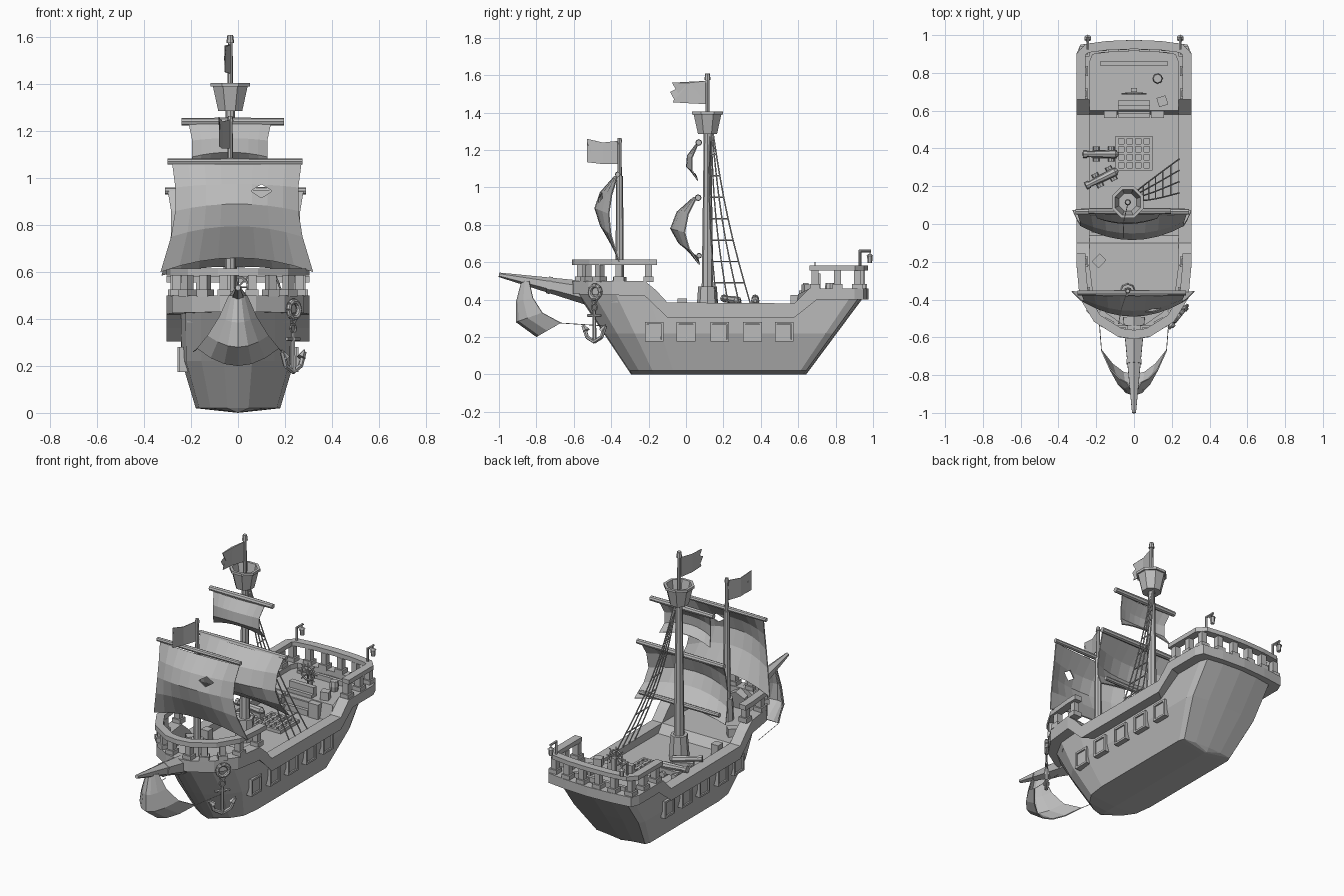
import bpy, bmesh, math
from mathutils import Vector, Matrix

if "Cube" in bpy.data.objects:
    bpy.data.objects.remove(bpy.data.objects["Cube"])

grey = bpy.data.materials.new("plain_grey")
grey.use_nodes = True
tone = (0.5, 0.5, 0.5, 1)
grey.diffuse_color = tone
grey.node_tree.nodes["Principled BSDF"].inputs["Base Color"].default_value = tone


def finish(name, bm, thick=0):
    bmesh.ops.remove_doubles(bm, verts=bm.verts, dist=1e-5)
    bmesh.ops.recalc_face_normals(bm, faces=bm.faces)
    if thick:
        bmesh.ops.solidify(bm, geom=bm.faces[:], thickness=thick)
    mesh = bpy.data.meshes.new(name)
    bm.to_mesh(mesh)
    bm.free()
    mesh.materials.append(grey)
    ob = bpy.data.objects.new(name, mesh)
    bpy.context.collection.objects.link(ob)
    return ob


def boxes(name, items):
    """Boxes given as (centre, size, turn about z)."""
    bm = bmesh.new()
    for c, s, turn in items:
        m = Matrix.Translation(c) @ Matrix.Rotation(turn, 4, 'Z') @ Matrix.Diagonal((*s, 1))
        bmesh.ops.create_cube(bm, size=1, matrix=m)
    return finish(name, bm)


def tubes(name, items, sides=8):
    """Tapered rods given as (start, end, start radius, end radius)."""
    bm = bmesh.new()
    for p, q, r1, r2 in items:
        p, q = Vector(p), Vector(q)
        d = q - p
        m = Matrix.Translation((p + q) / 2) @ d.to_track_quat('Z', 'Y').to_matrix().to_4x4()
        bmesh.ops.create_cone(bm, cap_ends=True, segments=sides, radius1=r1, radius2=r2,
                              depth=d.length, matrix=m)
    return finish(name, bm)


def chain(pts, r):
    return [(a, b, r, r) for a, b in zip(pts, pts[1:])]


def ring(c, u, radius, r, n=10):
    """Hoop in the plane of u and the vertical."""
    pts = [Vector(c) + radius * (math.cos(a) * Vector(u) + math.sin(a) * Vector((0, 0, 1)))
           for a in (math.tau * i / n for i in range(n + 1))]
    return chain(pts, r)


def lerp(table, y):
    for (a, va), (b, vb) in zip(table, table[1:]):
        if y <= b:
            return va + (vb - va) * max(0, (y - a) / (b - a))
    return table[-1][1]


# Hull: one half outline, lofted through rings and mirrored
outline = [(0, -.61), (.25, -.6), (.65, -.52), (.92, -.4), (1, -.22), (1, -.16), (1, -.1), (1, -.06),
           (1, .2), (1, .58), (1, .6), (1, .66), (1, .7), (1, .9), (.93, .95), (.5, .967), (0, .975)]
sheer = [(-.61, .5), (-.22, .5), (-.16, .45), (-.1, .385), (.58, .38), (.66, .46)]
ledge = [(-.61, .43), (-.22, .42), (-.1, .305), (.58, .305), (.7, .4)]
deck = [(-.1, .385), (-.06, .335), (.58, .335), (.6, .43)]


def body(w, z=None):
    out = []
    for f, y in outline:
        h = lerp(ledge, y) if z is None else z
        y0, y1 = -.3 - .28 * (h - .01) / .42, .65 + .29 * (h - .01) / .39
        out.append((f * w, y0 + (y + .61) / 1.585 * (y1 - y0), h))
    return out


def band(w, heights, inset=1.0):
    out = []
    for f, y in outline:
        k = -.22 + (y + .22) * inset if y < -.22 else .66 + (y - .66) * inset if y > .66 else y
        out.append((f * w, k, lerp(heights, y)))
    return out


def loft(name, rings):
    bm = bmesh.new()
    for side in (1, -1):
        grid = [[bm.verts.new((x * side, y, z)) for x, y, z in r] for r in rings]
        for a, b in zip(grid, grid[1:]):
            for i in range(len(a) - 1):
                bm.faces.new((a[i], a[i + 1], b[i + 1], b[i]))
    bmesh.ops.remove_doubles(bm, verts=bm.verts, dist=1e-5)
    bmesh.ops.dissolve_degenerate(bm, edges=bm.edges, dist=1e-5)
    return finish(name, bm)


loft("hull", [body(0, 0), body(.18, .02), body(.24, .22), body(.243)])
loft("bulwark", [body(.243), band(.305, ledge), band(.305, sheer),
                 band(.235, sheer, .82), band(.235, deck, .82)])
loft("deck", [band(.235, deck, .82), band(0, deck, .82)])


# Railings on posts
def railing(name, half, low, high, posts, foot):
    path = [Vector((-x, y)) for x, y in reversed(half) if x > 0] + [Vector(p) for p in half]
    bm = bmesh.new()
    rows = []
    for i, p in enumerate(path):
        t = (path[min(i + 1, len(path) - 1)] - path[max(i - 1, 0)]).normalized()
        n = Vector((t.y, -t.x)) * .024
        rows.append([bm.verts.new((*(p + n * s), z)) for s, z in
                     ((-1, low), (1, low), (1, high), (-1, high))])
    for a, b in zip(rows, rows[1:]):
        for k in range(4):
            bm.faces.new((a[k], a[k - 1], b[k - 1], b[k]))
    bm.faces.new(rows[0])
    bm.faces.new(rows[-1])
    finish(name, bm)
    items = []
    for x, y, turn in posts:
        for s in (1, -1):
            items += [((s * x, y, (foot + low) / 2), (.036, .036, low - foot), s * turn),
                      ((s * x, y, foot + .01), (.055, .055, .03), s * turn)]
    boxes(name + "_posts", items)


railing("bow_rail", [(0, -.585), (.075, -.575), (.195, -.5), (.265, -.385), (.28, -.22), (.28, -.155)],
        .585, .615, [(.06, -.565, 0), (.14, -.53, .5), (.215, -.46, .8), (.26, -.36, 0), (.27, -.2, 0)], .5)
railing("stern_rail", [(0, .95), (.14, .945), (.25, .93), (.28, .9), (.28, .66)],
        .555, .582, [(.055, .94, 0), (.16, .935, 0), (.262, .915, 0), (.27, .81, 0), (.27, .69, 0)], .46)

# Gun ports
ports = []
for y in (-.17, 0, .18, .355, .525):
    for s in (1, -1):
        x = s * (.232 if y < -.1 else .24)
        ports.append(((x, y, .228), (.02, .075, .08), 0))
        for k in (-1, 1):
            ports += [((x, y + k * .044, .228), (.036, .012, .105), 0),
                      ((x, y, .228 + k * .047), (.036, .09, .012), 0)]
boxes("gun_ports", ports)

# Masts, nest and yards
mx, my, fy = -.033, .115, -.355
tubes("main_mast", [((mx, my, .33), (mx, my, .47), .06, .05), ((mx, my, .47), (mx, my, 1.3), .031, .02),
                    ((mx, my, 1.3), (mx, my, 1.58), .013, .01), ((mx, my, 1.575), (mx, my, 1.61), .017, .012)])
tubes("fore_mast", [((mx, fy, .38), (mx, fy, .52), .042, .036), ((mx, fy, .5), (mx, fy, 1.06), .023, .018),
                    ((mx, fy, 1.06), (mx, fy, 1.25), .012, .01), ((mx, fy, 1.24), (mx, fy, 1.265), .014, .01)])
nest = bmesh.new()
rims = [[nest.verts.new((mx + r * math.cos(a), my + r * math.sin(a), z))
         for a in (math.tau * (i + .5) / 8 for i in range(8))]
        for r, z in ((.055, 1.285), (.08, 1.39), (.09, 1.39), (.09, 1.405), (.073, 1.405), (.05, 1.3))]
for a, b in zip(rims, rims[1:]):
    for i in range(8):
        nest.faces.new((a[i - 1], a[i], b[i], b[i - 1]))
nest.faces.new(rims[0])
nest.faces.new(rims[-1])
finish("crows_nest", nest)
for name, x0, x1, y, z, r in (("fore_yard", -.3, .275, -.365, 1.07, .015), ("main_yard", -.31, .29, .065, .945, .018),
                              ("lower_yard", -.28, .27, .07, .635, .015), ("top_yard", -.24, .195, .068, 1.24, .018)):
    c = (x0 + x1) / 2
    tubes(name, [((c, y, z), (x, y, z), r, r * .85) for x in (x0, x1)])


# Billowing sails: rows of height, edge depth, half width, belly
def sail(name, cx, rows, arch, n=8):
    bm = bmesh.new()
    grid = []
    for j, (z, y, w, belly) in enumerate(rows):
        lift = arch * j / (len(rows) - 1)
        row = []
        for i in range(n + 1):
            s = 2 * i / n - 1
            b = 1 - s * s
            row.append(bm.verts.new((cx + s * w, y - belly * b, z + lift * b)))
        grid.append(row)
    for a, b in zip(grid, grid[1:]):
        for i in range(n):
            bm.faces.new((a[i], a[i + 1], b[i + 1], b[i]))
    return finish(name, bm, .006)


fore = sail("fore_sail", -.005, [(1.06, -.37, .275, .015), (.96, -.4, .262, .06), (.86, -.415, .262, .075),
                                 (.75, -.405, .28, .055), (.6, -.36, .325, .02)], .06)
sail("main_sail", -.01, [(.95, .055, .29, .015), (.86, .01, .275, .06), (.76, -.01, .275, .075),
                         (.67, .015, .29, .055), (.585, .07, .315, .01)], .04)
sail("top_sail", -.035, [(1.23, .06, .175, .01), (1.16, .03, .16, .025), (1.09, .03, .16, .03),
                         (1.035, .06, .175, .01)], .03)
sail("bow_sail", 0, [(.5, -.84, .04, .04), (.41, -.82, .08, .09), (.33, -.77, .13, .14),
                     (.275, -.67, .175, .13)], -.075, 6)

# Torn diamond in the fore sail
cut = tubes("sail_cutter", [((.1, -.6, .945), (.1, -.3, .945), .045, .045)], 4)
cut.hide_render = True
cut.data.transform(Matrix.Translation((.1, 0, .945)) @ Matrix.Diagonal((1, 1, .65, 1))
                   @ Matrix.Translation((-.1, 0, -.945)))
mod = fore.modifiers.new("tear", 'BOOLEAN')
mod.operation, mod.object = 'DIFFERENCE', cut
bpy.context.view_layer.objects.active = fore
bpy.ops.object.modifier_apply(modifier="tear")
bpy.data.objects.remove(cut)


# Ragged flags
def flag(name, y, z, slant, shape):
    bm = bmesh.new()
    bm.faces.new([bm.verts.new((mx - u * slant + .008 * math.sin(u * 40), y - u, z + v)) for u, v in shape])
    bmesh.ops.triangulate(bm, faces=bm.faces)
    finish(name, bm, .004)


flag("fore_flag", fy, 1.25, .3, [(0, 0), (.09, -.01), (.175, .01), (.175, -.02), (.14, -.055), (.175, -.115), (.09, -.125), (0, -.125)])
flag("main_flag", my, 1.57, .17, [(0, 0), (.1, -.005), (.19, -.01), (.17, -.045), (.2, -.06), (.17, -.08), (.185, -.115), (.1, -.12), (0, -.125)])

# Bowsprit and its sheets
tubes("bowsprit", [((0, -.5, .43), (0, -1, .533), .066, .012)], 6)
tubes("bowsprit_band", [((0, -.72, .475), (0, -.74, .479), .047, .045)], 6)
tubes("bow_sheets", [((s * .172, -.67, .275), (s * .19, -.44, .26), .002, .002) for s in (1, -1)], 4)

# Shrouds down to one side
feet = [Vector((.24, .165 + .06 * i, .375)) for i in range(4)]
head = Vector((mx + .01, my + .015, 1.29))
lines = [[f.lerp(head + Vector((0, .005 * i, 0)), t / 8) - Vector((.03, .02, 0)) * math.sin(math.pi * t / 8)
          for t in range(9)] for i, f in enumerate(feet)]
tubes("shrouds", [c for p in lines for c in chain(p, .004)]
      + [c for t in range(1, 8) for c in chain([p[t] for p in lines], .004)], 5)

# Anchor on its hawse ring
u = Vector((.62, .78, 0))
c = Vector((.235, -.49, 0))
at = lambda d, z: c + u * d + Vector((0, 0, z))
tubes("hawse_ring", ring(at(.005, .44), u, .036, .012))
tubes("anchor", [(at(0, .18), at(0, .34), .011, .009), (at(-.045, .315), at(.045, .315), .008, .008)]
      + chain([at(-.075, .26), at(-.05, .2), at(0, .175), at(.05, .2), at(.075, .26)], .011)
      + [(at(s * .055, .235), at(s * .078, .27), .02, .002) for s in (1, -1)] + ring(at(0, .36), u, .018, .005)
      + ring(at(0, .395), u, .015, .005), 6)

# Stern lanterns
for s, side in ((1, "left"), (-1, "right")):
    x = s * .245
    tubes(side + "_lantern", [((x, .93, .57), (x, .93, .665), .007, .007), ((x, .925, .66), (x, .99, .66), .007, .007),
                              ((x, .983, .66), (x, .983, .64), .003, .003), ((x, .983, .595), (x, .983, .635), .012, .015),
                              ((x, .983, .633), (x, .983, .645), .02, .006)], 6)

# Deck hatch, stairs, bench and crates
boxes("hatch_grating", [((0, .29 + .0425 * i, .345), (.19, .014, .02), 0) for i in range(5)]
      + [((-.09 + .045 * i, .375, .345), (.014, .184, .02), 0) for i in range(5)])
boxes("stairs", [((0, .58 + .02 * i, .35 + .025 * i), (.17, .03, .04 + .03 * i), 0) for i in range(4)]
      + [((s * .125, .585, .38), (.07, .05, .09), 0) for s in (1, -1)])
boxes("bench", [((0, .85, .445), (.36, .02, .03), 0)])
boxes("crates", [((-.185, -.195, .41), (.06, .05, .05), .8), ((.15, .65, .455), (.05, .05, .05), .3),
                 ((-.2, -.02, .37), (.05, .05, .07), 0)])
tubes("barrel", [((.125, .77, .43), (.125, .77, .46), .023, .028), ((.125, .77, .46), (.125, .77, .49), .028, .023)])

# Steering wheel
tubes("steering_wheel", ring((0, .69, .535), (1, 0, 0), .045, .006)
      + [((0, .69, .535), (.065 * math.cos(a), .69, .535 + .065 * math.sin(a)), .004, .004)
         for a in (math.tau * i / 8 for i in range(8))], 5)
boxes("wheel_stand", [((0, .71, .485), (.03, .02, .11), 0)])

# Cannons
for name, p, a in (("rear_cannon", (-.17, .37, .4), math.pi), ("front_cannon", (-.165, .245, .4), 3.6)):
    p, d = Vector(p), Vector((math.cos(a), math.sin(a), .08))
    n = Vector((-d.y, d.x, 0))
    tubes(name, [(p - d * .07, p + d * .09, .023, .015), (p + d * .08, p + d * .1, .02, .02),
                 (p - d * .09, p - d * .07, .008, .022)]
          + [(p + d * k + n * .022 - Vector((0, 0, .045)), p + d * k + n * s * .04 - Vector((0, 0, .045)), .018, .018)
             for k in (-.05, .03) for s in (1, -1)])
    boxes(name + "_carriage", [(p - d * .015 - Vector((0, 0, .03)), (.13, .045, .03), a)])
